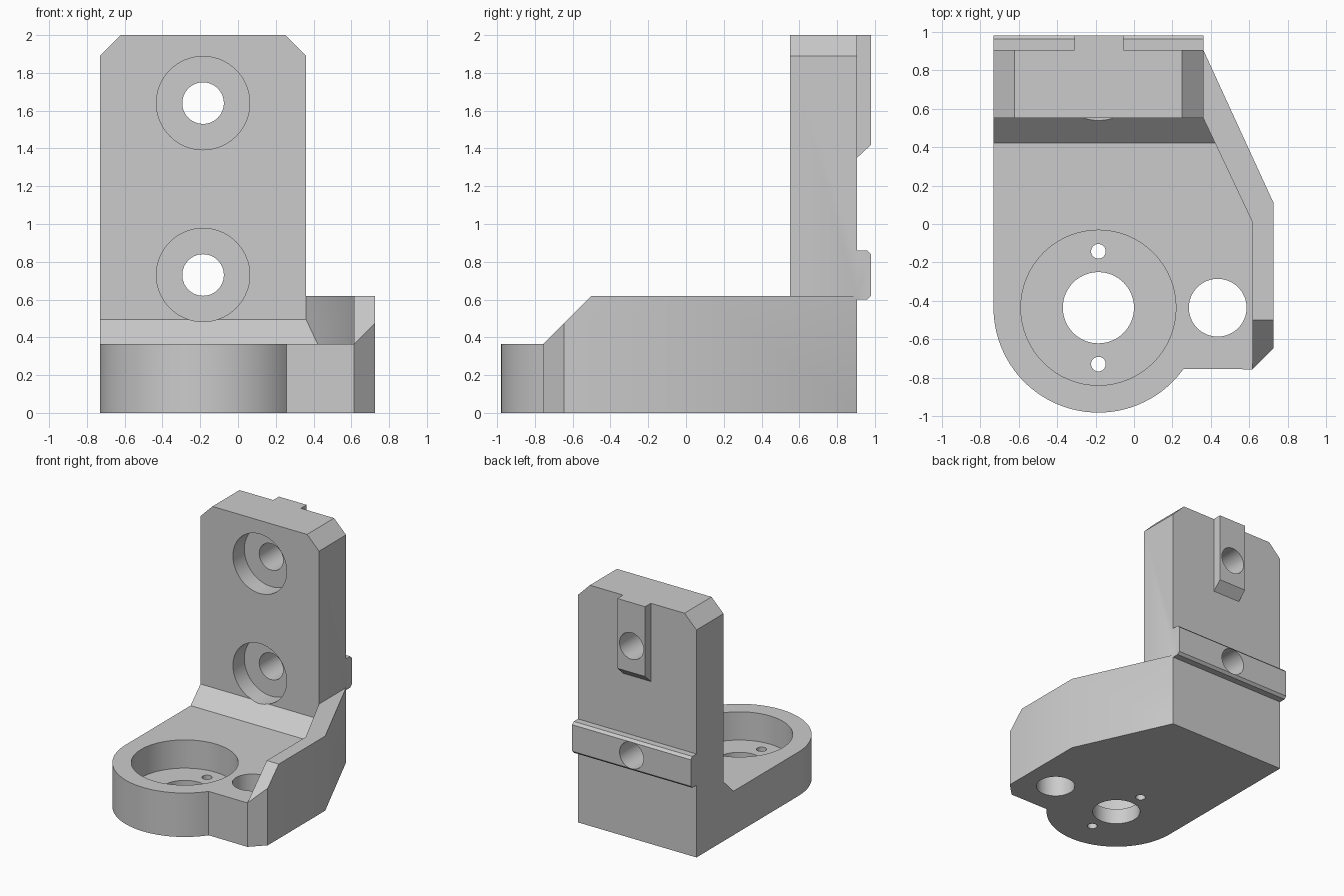
import bpy
import bmesh
from math import cos, sin, pi, radians, atan2

cube = bpy.data.objects.get("Cube")
if cube:
    bpy.data.objects.remove(cube, do_unlink=True)

grey = bpy.data.materials.new("machined grey")
grey.use_nodes = True
colour = (0.6, 0.6, 0.6, 1)
grey.diffuse_color = colour
grey.node_tree.nodes["Principled BSDF"].inputs["Base Color"].default_value = colour

PLACE = {"x": lambda a, b, t: (t, a, b),
         "y": lambda a, b, t: (a, t, b),
         "z": lambda a, b, t: (a, b, t)}


def prism(name, outline, axis, lo, hi):
    """Extrude a flat outline along an axis."""
    bm = bmesh.new()
    place = PLACE[axis]
    low, high = ([bm.verts.new(place(a, b, t)) for a, b in outline] for t in (lo, hi))
    bm.faces.new(low)
    bm.faces.new(high)
    n = len(outline)
    for i in range(n):
        j = (i + 1) % n
        bm.faces.new((low[i], low[j], high[j], high[i]))
    bmesh.ops.recalc_face_normals(bm, faces=bm.faces)
    mesh = bpy.data.meshes.new(name)
    bm.to_mesh(mesh)
    bm.free()
    mesh.materials.append(grey)
    obj = bpy.data.objects.new(name, mesh)
    bpy.context.collection.objects.link(obj)
    return obj


def arc(cx, cy, r, start, end, n):
    return [(cx + r * cos(start + (end - start) * i / n),
             cy + r * sin(start + (end - start) * i / n)) for i in range(n + 1)]


def hole(name, cx, cy, r, axis, lo, hi):
    return prism(name, arc(cx, cy, r, 0, 2 * pi, 64)[:-1], axis, lo, hi)


def combine(target, tool, operation):
    """Apply a boolean and discard the tool."""
    bpy.context.view_layer.objects.active = target
    mod = target.modifiers.new(operation, "BOOLEAN")
    mod.operation = operation
    mod.solver = "EXACT"
    mod.object = tool
    bpy.ops.object.modifier_apply(modifier=mod.name)
    bpy.data.objects.remove(tool, do_unlink=True)


LEFT, RIGHT, OUTER, INNER = -0.73, 0.36, 0.725, 0.615
BACK, FACE, KEY = 0.905, 0.55, 0.98
FLOOR, RIB, TOP = 0.365, 0.62, 2.0
CX, CY, R = -0.185, -0.435, 0.545
NOSE = -0.755

# Base plate with a rounded front
right_side = [(RIGHT, BACK), (OUTER, 0.11), (OUTER, -0.645), (INNER, NOSE)]
corner = atan2(NOSE - CY, 0.445)
base_outline = right_side + arc(CX, CY, R, corner, -pi, 40) + [(LEFT, BACK)]
bracket = prism("mounting_bracket", base_outline, "z", 0, FLOOR)

# Side rib with a sloped front end
rib = prism("side_rib", right_side + [(INNER, 0.01), (RIGHT, FACE)], "z", 0, RIB)
slope = prism("rib_slope", [(-0.4, 0.72), (-0.9, 0.72), (-0.9, 0.22)], "x", 0, 1)
combine(rib, slope, "DIFFERENCE")

# Upright plate with clipped top corners
c = 0.11
upright = prism("upright", [(LEFT, 0), (RIGHT, 0), (RIGHT, TOP - c), (RIGHT - c, TOP),
                            (LEFT + c, TOP), (LEFT, TOP - c)], "y", FACE, BACK)

# Sloped fillet between base and upright
fillet = prism("fillet", [(0.42, FLOOR), (FACE, 0.495), (0.7, 0.495),
                          (0.7, 0.2), (0.42, 0.2)], "x", LEFT, 0.43)

# Locating keys on the back
upper_key = prism("upper_key", [(0.8, TOP), (KEY, TOP), (KEY, 1.42), (BACK, 1.35),
                                (0.8, 1.35)], "x", -0.31, -0.055)
e = 0.02
lower_key = prism("lower_key", [(0.8, 0.6), (KEY - e, 0.6), (KEY, 0.6 + e), (KEY, 0.86 - e),
                                (KEY - e, 0.86), (0.8, 0.86)], "x", LEFT, RIGHT)

for part in (upright, rib, fillet, upper_key, lower_key):
    combine(bracket, part, "UNION")

# Counterbored bolt holes through the upright
for z in (0.73, 1.64):
    combine(bracket, hole("counterbore", CX, z, 0.247, "y", 0.4, 0.7), "DIFFERENCE")
    combine(bracket, hole("bolt_hole", CX, z, 0.11, "y", 0.4, 1.2), "DIFFERENCE")

# Round pocket, centre bore, pin holes and side hole in the base
combine(bracket, hole("pocket", CX, CY, 0.403, "z", 0.13, 0.6), "DIFFERENCE")
for x, y, r in ((CX, CY, 0.185), (CX, CY + 0.293, 0.038), (CX, CY - 0.293, 0.038),
                (0.435, CY, 0.15)):
    combine(bracket, hole("through_hole", x, y, r, "z", -0.2, 0.6), "DIFFERENCE")

# Clean coplanar seams and shade
bm = bmesh.new()
bm.from_mesh(bracket.data)
bmesh.ops.remove_doubles(bm, verts=bm.verts, dist=0.0002)
bmesh.ops.dissolve_limit(bm, angle_limit=radians(0.5), verts=bm.verts, edges=bm.edges)
bm.to_mesh(bracket.data)
bm.free()
bpy.ops.object.select_all(action="DESELECT")
bracket.select_set(True)
bpy.context.view_layer.objects.active = bracket
bpy.ops.object.shade_smooth_by_angle(angle=radians(30))
